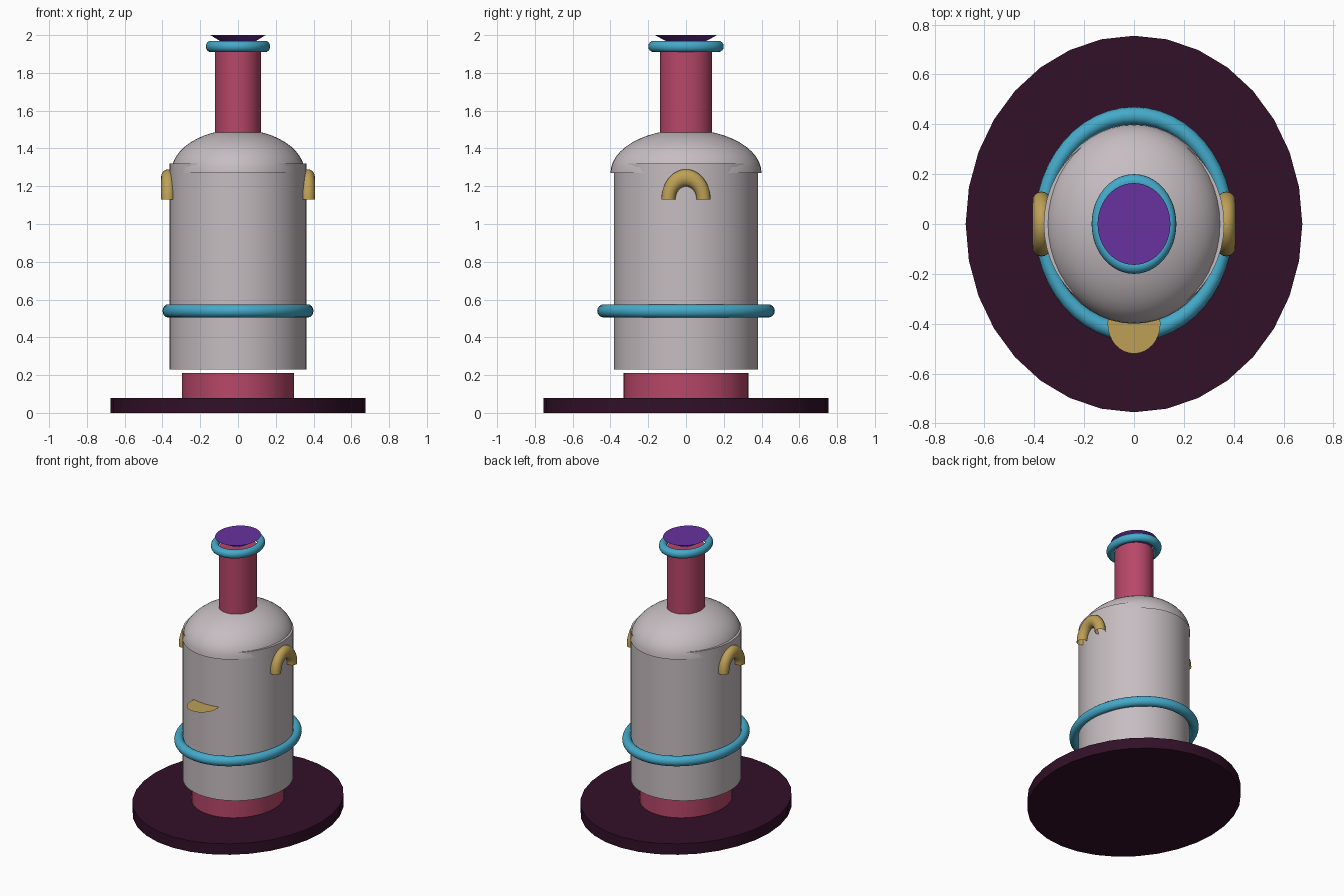
import bpy, bmesh, math
from mathutils import Matrix

if "Cube" in bpy.data.objects:
    bpy.data.objects.remove(bpy.data.objects["Cube"])


def srgb(r, g, b):
    lin = [(c / 255 / 12.92) if c <= 10 else ((c / 255 + 0.055) / 1.055) ** 2.4 for c in (r, g, b)]
    return (*lin, 1.0)


def material(name, rgb):
    m = bpy.data.materials.new(name)
    m.diffuse_color = srgb(*rgb)
    m.use_nodes = True
    m.node_tree.nodes["Principled BSDF"].inputs["Base Color"].default_value = m.diffuse_color
    return m


PLUM = material("dark plum", (50, 16, 40))
ROSE = material("rose", (184, 71, 105))
GREY = material("warm grey", (198, 189, 193))
TEAL = material("teal", (68, 170, 202))
GOLD = material("gold", (190, 160, 86))
PURPLE = material("purple", (104, 50, 160))


def finish(name, mat, scale=(1, 1, 1)):
    """Name, scale, colour and smooth the object just added."""
    ob = bpy.context.object
    ob.name = name
    ob.data.materials.append(mat)
    ob.scale = scale
    bpy.ops.object.transform_apply(location=False, rotation=False, scale=True)
    bpy.ops.object.shade_smooth_by_angle(angle=math.radians(35))
    return ob


def keep_upper_half(turn=None):
    """Optionally turn the active mesh, then cut away everything below its centre."""
    me = bpy.context.object.data
    bm = bmesh.new()
    bm.from_mesh(me)
    if turn:
        bm.transform(turn)
    bmesh.ops.bisect_plane(bm, geom=bm.verts[:] + bm.edges[:] + bm.faces[:], dist=1e-5,
                           plane_co=(0, 0, 0), plane_no=(0, 0, 1), clear_inner=True)
    bm.to_mesh(me)
    bm.free()


def drum(name, mat, rx, ry, z0, z1, sides=48):
    """Upright elliptical cylinder between two heights."""
    bpy.ops.mesh.primitive_cylinder_add(vertices=sides, radius=1, depth=z1 - z0,
                                        location=(0, 0, (z0 + z1) / 2))
    return finish(name, mat, (rx, ry, 1))


def ring(name, major, minor, z):
    bpy.ops.mesh.primitive_torus_add(major_radius=major, minor_radius=minor, major_segments=48,
                                     minor_segments=16, location=(0, 0, z))
    return finish(name, TEAL, (0.85, 1, 1))


# Stand, foot, body and neck
drum("base_plate", PLUM, 0.675, 0.755, 0.0, 0.08, 32)
drum("foot", ROSE, 0.297, 0.33, 0.08, 0.21)
drum("body", GREY, 0.362, 0.38, 0.23, 1.32)
drum("neck", ROSE, 0.123, 0.137, 1.40, 1.92)

# Domed shoulder
bpy.ops.mesh.primitive_uv_sphere_add(segments=48, ring_count=24, radius=1, location=(0, 0, 1.27))
keep_upper_half()
finish("shoulder_dome", GREY, (0.354, 0.40, 0.23))

# Bands around the body and the neck
ring("body_band", 0.435, 0.035, 0.54)
ring("neck_band", 0.17, 0.03, 1.94)

# Stopper: upturned cone with its point in the neck
bpy.ops.mesh.primitive_cone_add(vertices=48, radius1=0, radius2=1, depth=0.09, location=(0, 0, 1.955))
finish("stopper", PURPLE, (0.146, 0.164, 1))

# Arched side handles
for side, x in (("left", -0.371), ("right", 0.371)):
    bpy.ops.mesh.primitive_torus_add(major_radius=0.093, minor_radius=0.037, major_segments=40,
                                     minor_segments=16, location=(x, 0, 1.13))
    keep_upper_half(Matrix.Rotation(math.pi / 2, 4, "Y"))
    finish(side + "_handle", GOLD, (1, 1, 1.23))

# Thin front lip
bpy.ops.mesh.primitive_circle_add(vertices=32, radius=1, fill_type="NGON", location=(0, -0.40, 0.91))
finish("front_lip", GOLD, (0.106, 0.12, 1))
